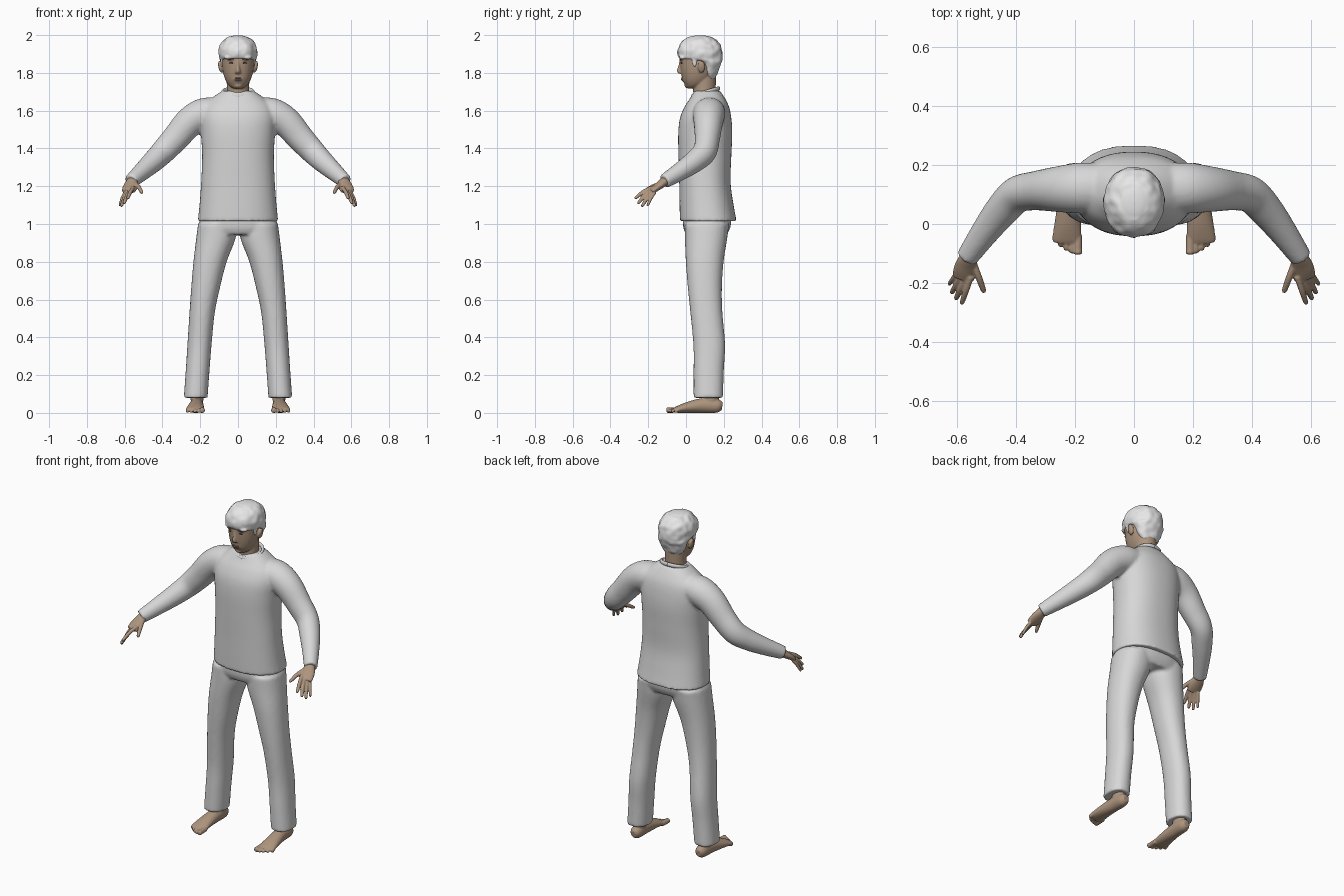
import bpy
import bmesh
from math import cos, sin, pi, copysign
from mathutils import Vector, Matrix, noise

if "Cube" in bpy.data.objects:
    bpy.data.objects.remove(bpy.data.objects["Cube"])

UP = Vector((0, 0, 1))
SIDES = (1, -1)


def material(name, colour):
    mat = bpy.data.materials.new(name)
    mat.use_nodes = True
    mat.diffuse_color = (*colour, 1)
    mat.node_tree.nodes["Principled BSDF"].inputs["Base Color"].default_value = (*colour, 1)
    return mat


cloth = material("pale grey cloth", (.68, .68, .68))
white = material("white hair", (.84, .84, .84))
skin = material("tan skin", (.42, .3, .21))
dark = material("dark brown", (.08, .055, .045))
lip = material("muted lip", (.31, .185, .14))


def spline(a, b, c, d, t):
    """Catmull-Rom value between b and c."""
    return b + .5 * t * (c - a + t * (2 * a - 5 * b + 4 * c - d + t * (3 * (b - c) + d - a)))


def loft(bm, rows, side=1, axis=None, power=2, count=28, steps=5):
    """Sweep rounded rings through rows of x, y, z, width radius, depth radius."""
    rows = [Vector(r) for r in rows]
    ends = [rows[0]] + rows + [rows[-1]]
    path = [Vector([spline(*[ends[i + k][j] for k in range(4)], s / steps) for j in range(5)])
            for i in range(len(rows) - 1) for s in range(steps)] + [rows[-1]]
    rings = []
    for i, p in enumerate(path):
        centre = Vector(p[:3])
        if axis:
            u, v = Vector((1, 0, 0)), Vector((0, 1, 0))
        else:
            after, before = path[min(i + 1, len(path) - 1)], path[max(i - 1, 0)]
            along = (Vector(after[:3]) - Vector(before[:3])).normalized()
            u = along.cross(UP).normalized()
            v = u.cross(along)
        ring = []
        for k in range(count):
            a = 2 * pi * k / count
            c, s = [copysign(abs(f) ** (2 / power), f) for f in (cos(a), sin(a))]
            q = centre + u * c * max(p[3], .002) + v * s * max(p[4], .002)
            ring.append(bm.verts.new((q.x * side, q.y, q.z)))
        rings.append(ring)
    for low, high in zip(rings, rings[1:]):
        for k in range(count):
            n = (k + 1) % count
            bm.faces.new((low[k], low[n], high[n], high[k]))
    bm.faces.new(rings[0])
    bm.faces.new(rings[-1])


def ball(bm, centre, radii, turn=0):
    m = Matrix.Translation(centre) @ Matrix.Rotation(turn, 4, 'Y') @ Matrix.Diagonal((*radii, 1))
    bmesh.ops.create_uvsphere(bm, u_segments=20, v_segments=12, radius=1, matrix=m)


def finish(name, bm, mat, voxel=0, smooth=3):
    """Make the object; a voxel size fuses its parts into one soft skin."""
    bmesh.ops.recalc_face_normals(bm, faces=bm.faces)
    for f in bm.faces:
        f.smooth = True
    mesh = bpy.data.meshes.new(name)
    bm.to_mesh(mesh)
    bm.free()
    mesh.materials.append(mat)
    obj = bpy.data.objects.new(name, mesh)
    bpy.context.collection.objects.link(obj)
    if voxel:
        fuse = obj.modifiers.new("Fuse", 'REMESH')
        fuse.mode, fuse.voxel_size, fuse.use_smooth_shade = 'VOXEL', voxel, True
        soften = obj.modifiers.new("Soften", 'SMOOTH')
        soften.factor, soften.iterations = .5, smooth
    return obj


# Shirt: torso with both sleeves fused in
bm = bmesh.new()
loft(bm, [(0, .118, 1.015, .213, .15), (0, .109, 1.1, .204, .143), (0, .1, 1.22, .195, .136),
          (0, .1, 1.36, .19, .14), (0, .102, 1.48, .196, .143), (0, .104, 1.56, .2, .136),
          (0, .11, 1.62, .185, .118), (0, .114, 1.665, .14, .093), (0, .112, 1.705, .085, .068)],
     axis=UP, power=2.3, count=48)
for side in SIDES:
    loft(bm, [(.1, .125, 1.6, .08, .07), (.18, .122, 1.583, .086, .084), (.255, .118, 1.54, .078, .08),
              (.33, .113, 1.455, .067, .072), (.395, .1, 1.385, .062, .066), (.445, .05, 1.335, .058, .059),
              (.5, -.02, 1.285, .049, .05), (.567, -.115, 1.226, .037, .038)], side)
finish("shirt", bm, cloth, .009, 4)

# Neckband: a thin band that drops toward the front
bm = bmesh.new()
around = [2 * pi * k / 32 for k in range(33)]
loft(bm, [(.08 * sin(a), .104 + .069 * cos(a), 1.697 + .02 * cos(a), .008, .012) for a in around],
     count=10, steps=2)
finish("neckband", bm, cloth)

# Trousers: pelvis and legs fused
bm = bmesh.new()
loft(bm, [(0, .11, 1.06, .19, .125), (0, .112, 1.02, .203, .128), (0, .11, .98, .21, .124),
          (0, .108, .945, .2, .108)], axis=UP, power=2.3, count=48)
for side in SIDES:
    loft(bm, [(.11, .11, 1.0, .102, .118), (.118, .106, .92, .104, .112), (.148, .099, .8, .088, .1),
              (.172, .1, .66, .076, .09), (.19, .108, .53, .067, .085), (.204, .123, .36, .064, .084),
              (.214, .12, .22, .063, .08), (.224, .118, .08, .063, .078)], side, axis=UP, power=2.2)
finish("trousers", bm, cloth, .009, 4)

# Feet: sole, ankle and five toes each
for side, label in zip(SIDES, ("left", "right")):
    bm = bmesh.new()
    loft(bm, [(.217, .192, .034, .018, .02), (.217, .165, .037, .033, .036), (.219, .09, .039, .037, .039),
              (.224, .01, .029, .044, .029), (.227, -.045, .018, .049, .018),
              (.228, -.065, .014, .045, .011)], side)
    loft(bm, [(.217, .125, .025, .03, .045), (.217, .13, .08, .034, .044), (.217, .125, .16, .036, .043)],
         side, axis=UP)
    for i in range(5):
        x, tip, r = .19 + .0195 * i, -.104 + .0022 * i * (i + 1), .0145 if i == 0 else .0105 - .0006 * i
        loft(bm, [(x, -.04, .016, r, r), (x, tip + .02, .014, r, r), (x, tip + .005, r, r, r),
                  (x, tip, r, r / 2, r / 2)], side, count=12)
    finish(label + "_foot", bm, skin, .004, 2)

# Hands: palm, four fingers and a thumb
FINGERS = [((.553, -.178, 1.195), (.585, -.272, 1.135), .0105),
           ((.568, -.180, 1.182), (.605, -.256, 1.108), .0108),
           ((.584, -.175, 1.172), (.619, -.235, 1.092), .0102),
           ((.598, -.165, 1.168), (.627, -.205, 1.095), .009),
           ((.545, -.130, 1.215), (.507, -.233, 1.165), .0115)]
for side, label in zip(SIDES, ("left", "right")):
    bm = bmesh.new()
    loft(bm, [(.548, -.09, 1.243, .03, .026), (.56, -.115, 1.225, .031, .024),
              (.568, -.14, 1.205, .038, .021), (.574, -.165, 1.187, .04, .018),
              (.579, -.185, 1.173, .036, .014)], side)
    for root, tip, r in FINGERS:
        a, b = Vector(root), Vector(tip)
        mid = a.lerp(b, .5) + UP * .006
        loft(bm, [(*a, r, r), (*mid, r, r), (*a.lerp(b, .92), r * .8, r * .8), (*b, r / 3, r / 3)],
             side, count=12)
    finish(label + "_hand", bm, skin, .004, 2)

# Head: neck, skull, nose, brow and ears fused
bm = bmesh.new()
loft(bm, [(0, .105, 1.65, .066, .063), (0, .098, 1.7, .06, .06), (0, .098, 1.75, .06, .06),
          (0, .1, 1.82, .062, .06)], axis=UP)
loft(bm, [(0, .03, 1.718, .024, .024), (0, .044, 1.732, .046, .046), (0, .055, 1.76, .065, .072),
          (0, .064, 1.8, .079, .09), (0, .07, 1.85, .086, .102), (0, .074, 1.9, .088, .105),
          (0, .075, 1.95, .07, .085), (0, .075, 1.98, .03, .04)], axis=UP, power=2.15)
loft(bm, [(0, -.022, 1.868, .01, .012), (0, -.026, 1.84, .009, .014), (0, -.031, 1.812, .013, .018),
          (0, -.026, 1.797, .016, .015)], axis=UP, count=16)
ball(bm, (0, -.013, 1.768), (.026, .012, .013))
ball(bm, (0, .006, 1.733), (.022, .014, .013))
for side in SIDES:
    ball(bm, (side * .032, -.022, 1.872), (.025, .012, .007))
    ball(bm, (side * .093, .082, 1.832), (.011, .02, .032), side * .2)
finish("head", bm, skin, .0045, 3)

# Eyes, eyebrows and lips
for side, label in zip(SIDES, ("left", "right")):
    bm = bmesh.new()
    ball(bm, (side * .034, -.0235, 1.853), (.013, .006, .0045), side * .1)
    finish(label + "_eye", bm, dark)
    bm = bmesh.new()
    ball(bm, (side * .034, -.029, 1.873), (.019, .006, .003), side * .12)
    finish(label + "_eyebrow", bm, dark)
bm = bmesh.new()
for z in (1.772, 1.764):
    ball(bm, (0, -.021, z), (.021, .006, .004))
finish("lips", bm, lip)

# Hair: short cap with a fringe, sideburns and gentle lumps
bm = bmesh.new()
loft(bm, [(0, .125, 1.765, .045, .025), (0, .125, 1.8, .07, .042), (0, .124, 1.835, .083, .056),
          (0, .12, 1.858, .09, .07), (0, .079, 1.876, .098, .114), (0, .074, 1.915, .102, .118),
          (0, .074, 1.95, .092, .107), (0, .075, 1.98, .066, .078), (0, .075, 1.995, .034, .04),
          (0, .075, 1.999, .005, .005)], axis=UP, power=2.1, count=56, steps=6)
for side in SIDES:
    ball(bm, (side * .083, .045, 1.862), (.01, .014, .03))
    ball(bm, (side * .038, -.018, 1.885), (.035, .018, .014), side * .15)
for v in bm.verts:
    lump = noise.noise(v.co * 32) * .006
    out = v.co - Vector((0, .08, 1.88))
    if v.co.z < 1.99:
        v.co += out.normalized() * lump
finish("hair", bm, white, .005, 2)
